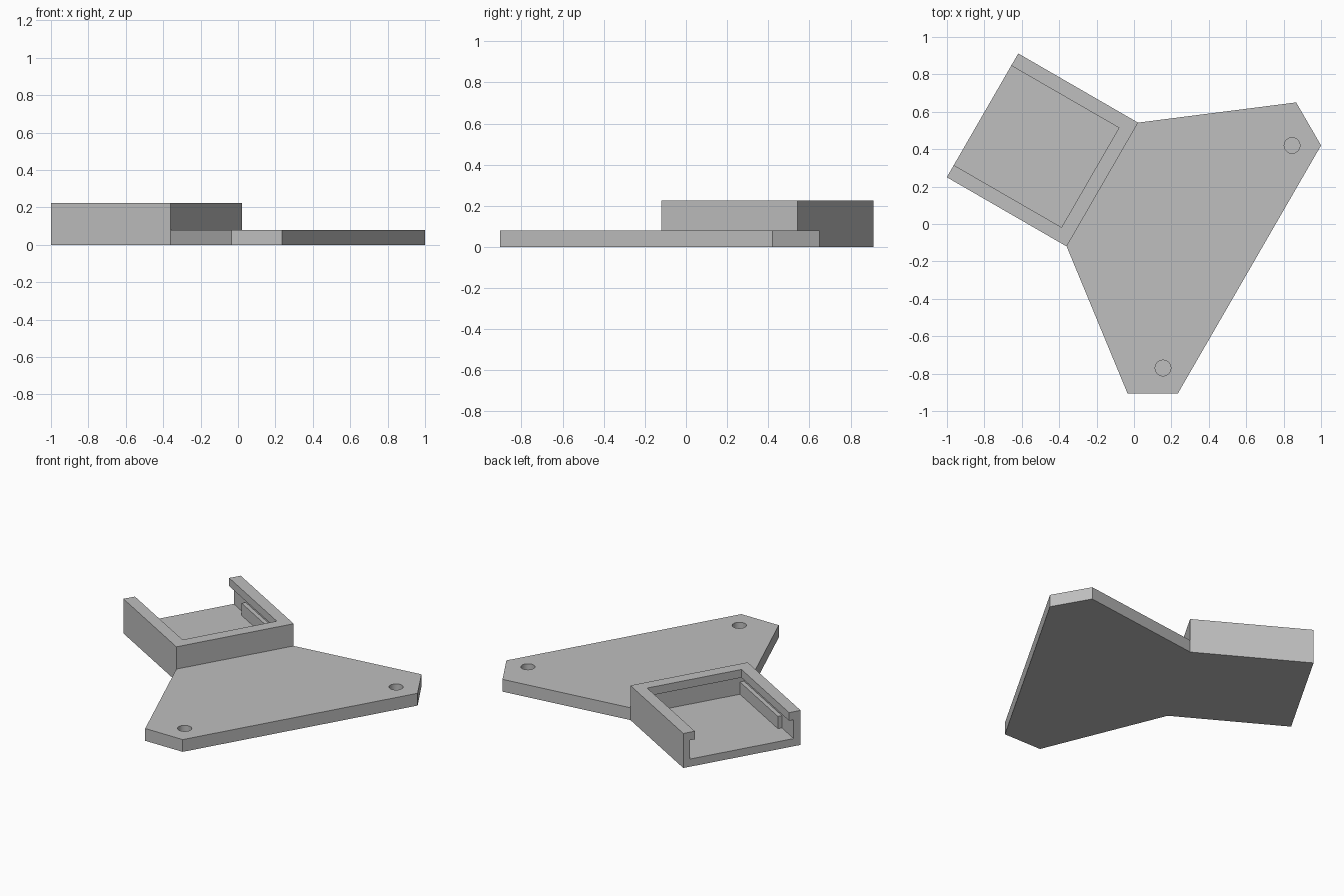
import bpy
import bmesh
from math import radians
from mathutils import Matrix

if "Cube" in bpy.data.objects:
    bpy.data.objects.remove(bpy.data.objects["Cube"])

grey = bpy.data.materials.new("plain grey")
grey.use_nodes = True
colour = (0.52, 0.52, 0.52, 1)
grey.diffuse_color = colour
grey.node_tree.nodes["Principled BSDF"].inputs["Base Color"].default_value = colour

PLATE, HEIGHT = 0.08, 0.225      # plate thickness, tray height
WIDTH, LENGTH = 0.764, 0.74      # tray across its mouth, and along its depth
FLOOR, LIP_Z = 0.05, 0.172       # tray floor top, underside of the lip
WALL, LIP = 0.045, 0.075         # wall thickness, wall plus lip overhang

# Tray frame: x runs along the joint with the plate, y towards the open end
TRAY = Matrix.Translation((-0.36, -0.12, 0)) @ Matrix.Rotation(radians(60), 4, 'Z')


def prism(name, outline, z0, z1, matrix=Matrix()):
    bm = bmesh.new()
    face = bm.faces.new([bm.verts.new((x, y, z0)) for x, y in outline])
    top = bmesh.ops.extrude_face_region(bm, geom=[face])["geom"]
    bmesh.ops.translate(bm, vec=(0, 0, z1 - z0),
                        verts=[v for v in top if isinstance(v, bmesh.types.BMVert)])
    bmesh.ops.transform(bm, matrix=matrix, verts=bm.verts)
    bmesh.ops.recalc_face_normals(bm, faces=bm.faces)
    mesh = bpy.data.meshes.new(name)
    bm.to_mesh(mesh)
    bm.free()
    mesh.materials.append(grey)
    obj = bpy.data.objects.new(name, mesh)
    bpy.context.collection.objects.link(obj)
    return obj


def tray_box(name, x0, x1, y0, y1, z0, z1):
    return prism(name, [(x0, y0), (x1, y0), (x1, y1), (x0, y1)], z0, z1, TRAY)


def cylinder(name, x, y, radius, z0, z1):
    bm = bmesh.new()
    bmesh.ops.create_cone(bm, cap_ends=True, segments=32, radius1=radius,
                          radius2=radius, depth=z1 - z0,
                          matrix=Matrix.Translation((x, y, (z0 + z1) / 2)))
    mesh = bpy.data.meshes.new(name)
    bm.to_mesh(mesh)
    bm.free()
    mesh.materials.append(grey)
    obj = bpy.data.objects.new(name, mesh)
    bpy.context.collection.objects.link(obj)
    return obj


def cut(obj, cutter):
    cutter.hide_render = True
    mod = obj.modifiers.new("cut", 'BOOLEAN')
    mod.operation = 'DIFFERENCE'
    mod.solver = 'EXACT'
    mod.object = cutter
    bpy.context.view_layer.objects.active = obj
    bpy.ops.object.modifier_apply(modifier=mod.name)
    bpy.data.objects.remove(cutter)


# Flared mounting plate with two blind screw holes
plate = prism("mounting_plate",
              [(-0.36, -0.12), (-0.035, -0.905), (0.235, -0.905),
               (1.0, 0.42), (0.867, 0.65), (0.022, 0.542)], 0, PLATE)
for x, y in [(0.845, 0.42), (0.155, -0.77)]:
    cut(plate, cylinder("hole_cutter", x, y, 0.042, 0.03, PLATE + 0.05))

# Open-ended tray: a wide cavity under a lip, and a narrower opening above
tray = tray_box("tray", 0, WIDTH, 0, LENGTH, 0, HEIGHT)
cut(tray, tray_box("cavity_cutter", WALL, WIDTH - WALL, WALL, LENGTH + 0.1, FLOOR, LIP_Z))
cut(tray, tray_box("opening_cutter", LIP, WIDTH - LIP, LIP, LENGTH + 0.1,
                   LIP_Z - 0.05, HEIGHT + 0.1))

# Guide rails along the side walls, below the lip
RAIL = 0.026
for name, x in [("front_rail", WALL), ("back_rail", WIDTH - WALL - RAIL)]:
    tray_box(name, x, x + RAIL, WALL, LENGTH - 0.165, FLOOR, 0.13)

# Flat plate and tray, smooth hole walls
bpy.ops.object.select_all(action='DESELECT')
plate.select_set(True)
bpy.context.view_layer.objects.active = plate
bpy.ops.object.shade_smooth_by_angle(angle=radians(30))
